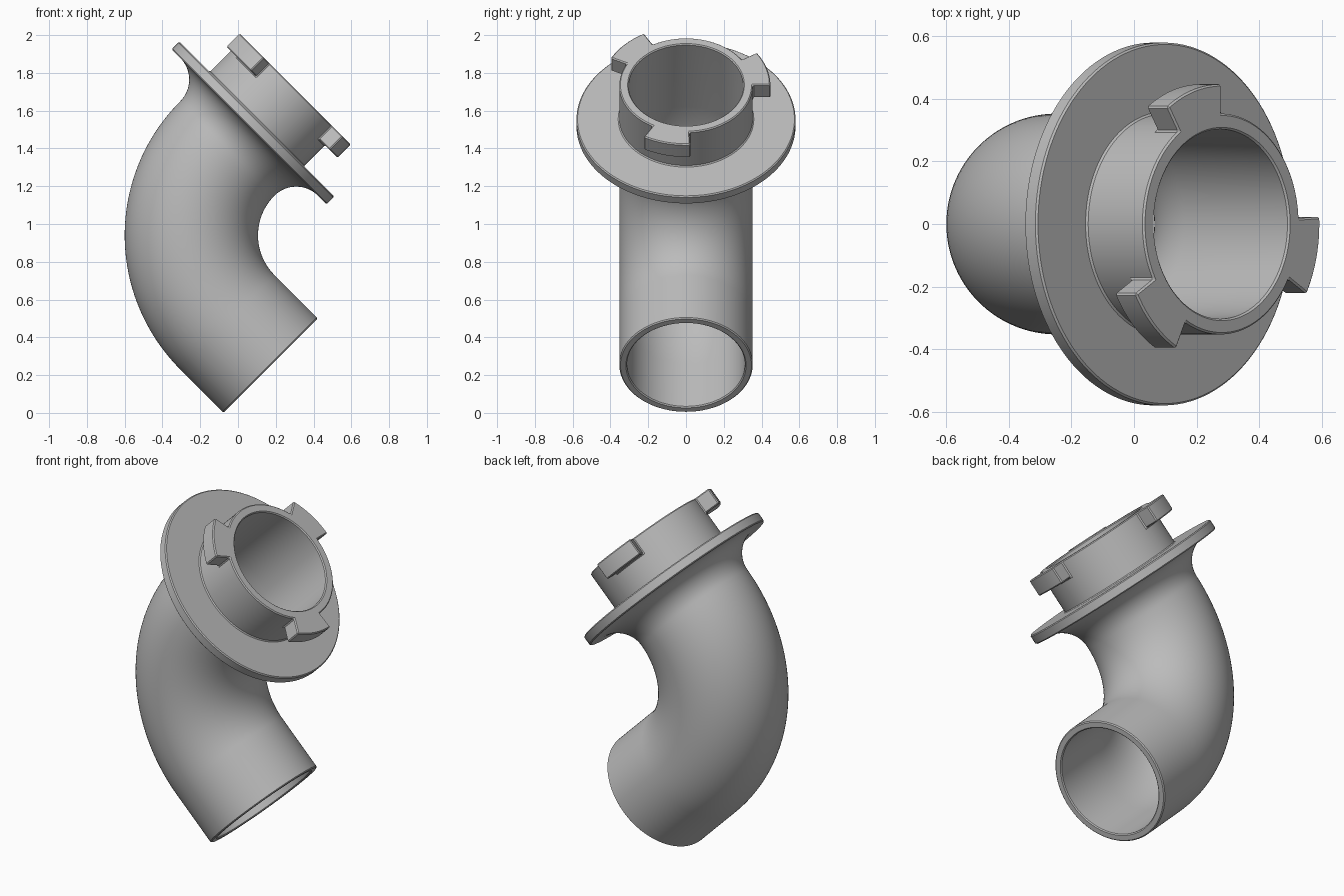
import bpy, bmesh
from math import sin, cos, pi, radians
from mathutils import Vector

cube = bpy.data.objects.get("Cube")
if cube:
    bpy.data.objects.remove(cube, do_unlink=True)

SEGMENTS = 120                      # 3 degrees per side
BEND_CENTRE = Vector((0.403, 0, 0.94))
BEND_RADIUS = 0.65
PIPE_R, BORE_R, COLLAR_BORE_R = 0.353, 0.312, 0.303
FLANGE_R, LUG_R = 0.58, 0.447
BOTTOM, FLANGE_BACK, FLANGE_FRONT, LUG_BASE, TOP = -0.324, 0.163, 0.22, 0.378, 0.477
END = radians(45)


def frame(turn):
    """Inward direction and pipe axis at an angle round the bend."""
    return Vector((cos(turn), 0, -sin(turn))), Vector((sin(turn), 0, cos(turn)))


def ring(bm, turn, along, radius):
    """Circle of vertices square to the pipe's centre line."""
    inward, axis = frame(turn)
    centre = BEND_CENTRE - inward * BEND_RADIUS + axis * along
    side = Vector((0, 1, 0))
    return [bm.verts.new(centre + radius * (cos(a) * inward + sin(a) * side))
            for a in (2 * pi * k / SEGMENTS for k in range(SEGMENTS))]


# Stations (turn, distance along axis, radius): up the outside, down the bore
bend = [END * (i / 24 - 1) for i in range(49)]
fillet = FLANGE_BACK
outer = [(-END, BOTTOM, PIPE_R)] + [(t, 0, PIPE_R) for t in bend]
outer += [(END, fillet * sin(a), PIPE_R + fillet * (1 - cos(a)))
          for a in (pi / 2 * i / 16 for i in range(1, 17))]
outer += [(END, FLANGE_BACK, FLANGE_R), (END, FLANGE_FRONT, FLANGE_R),
          (END, FLANGE_FRONT, PIPE_R), (END, LUG_BASE, PIPE_R)]
lug_band = len(outer) - 1
outer.append((END, TOP, PIPE_R))
bore = [(END, TOP, COLLAR_BORE_R)] + [(t, 0, BORE_R) for t in reversed(bend)]
bore.append((-END, BOTTOM, BORE_R))

# Closed skin of the elbow, flange and collar
bm = bmesh.new()
rings = [ring(bm, *station) for station in outer + bore]
lug_faces = []
for i, low in enumerate(rings):
    high = rings[(i + 1) % len(rings)]
    for k in range(SEGMENTS):
        n = (k + 1) % SEGMENTS
        face = bm.faces.new((low[k], low[n], high[n], high[k]))
        # Three lugs, a third of a turn apart
        if i == lug_band and (k + 10) % 40 < 11:
            lug_faces.append(face)

# Pull the lugs out of the collar wall
inward, axis = frame(END)
origin = BEND_CENTRE - inward * BEND_RADIUS
grown = bmesh.ops.extrude_face_region(bm, geom=lug_faces)["geom"]
for v in (g for g in grown if isinstance(g, bmesh.types.BMVert)):
    radial = v.co - origin
    radial -= axis * radial.dot(axis)
    v.co += radial.normalized() * (LUG_R - PIPE_R)
bmesh.ops.delete(bm, geom=[f for f in lug_faces if f.is_valid], context="FACES_ONLY")
bmesh.ops.recalc_face_normals(bm, faces=bm.faces)

mesh = bpy.data.meshes.new("elbow_pipe_fitting")
bm.to_mesh(mesh)
bm.free()
fitting = bpy.data.objects.new("elbow_pipe_fitting", mesh)
bpy.context.collection.objects.link(fitting)

# Plain grey material
grey = bpy.data.materials.new("plain_grey")
grey.use_nodes = True
colour = (0.5, 0.5, 0.5, 1)
grey.diffuse_color = colour
grey.node_tree.nodes["Principled BSDF"].inputs["Base Color"].default_value = colour
mesh.materials.append(grey)

# Fine chamfer on hard edges, then smooth shading
bpy.ops.object.select_all(action="DESELECT")
fitting.select_set(True)
bpy.context.view_layer.objects.active = fitting
bevel = fitting.modifiers.new("edge_chamfer", "BEVEL")
bevel.width = 0.006
bevel.segments = 1
bevel.limit_method = "ANGLE"
bevel.angle_limit = radians(40)
bpy.ops.object.modifier_apply(modifier=bevel.name)
bpy.ops.object.shade_smooth_by_angle(angle=radians(30))
